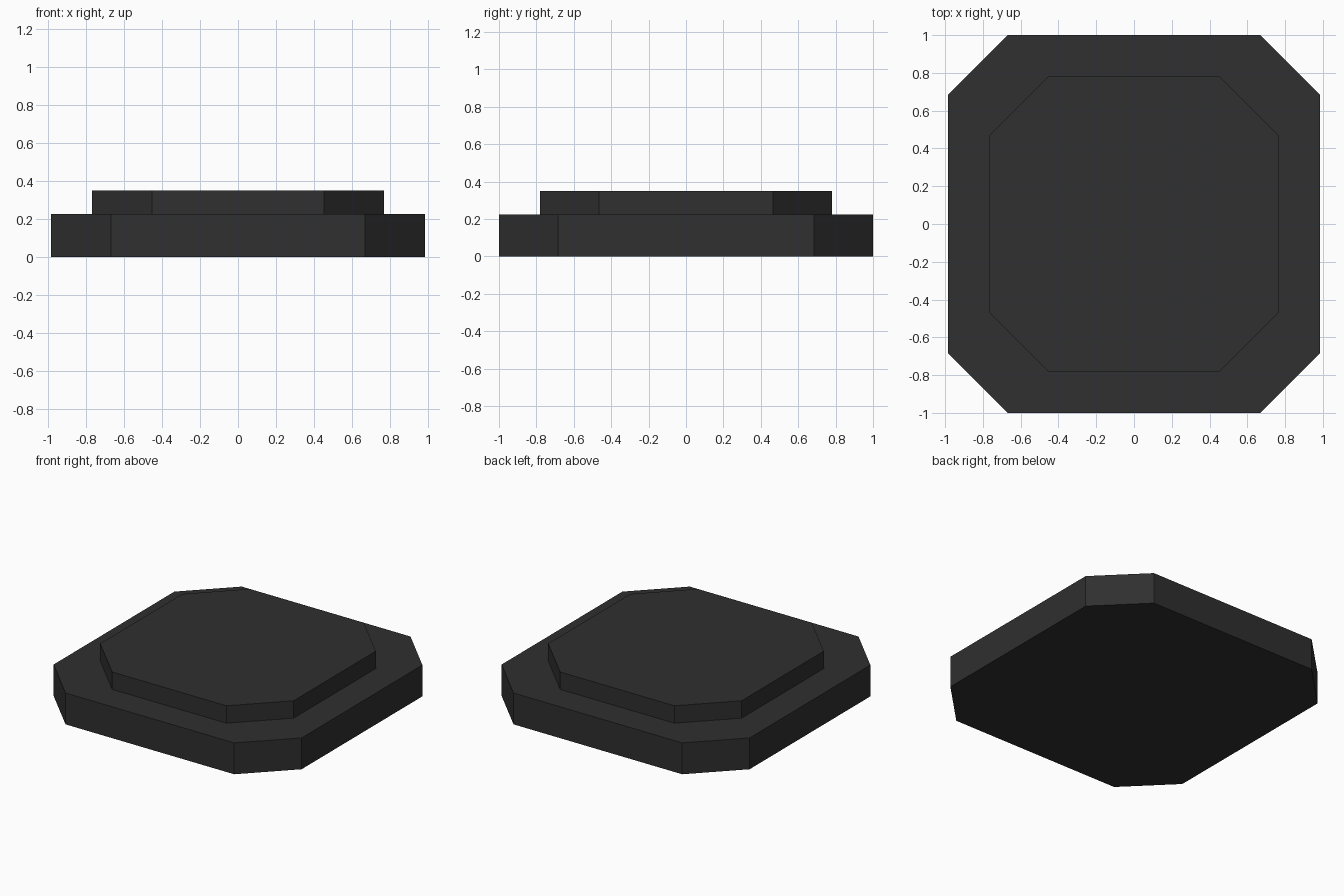
import bpy
import bmesh

if "Cube" in bpy.data.objects:
    bpy.data.objects.remove(bpy.data.objects["Cube"])

# Single dark grey colour
dark_grey = bpy.data.materials.new("dark_grey")
dark_grey.diffuse_color = (0.029, 0.029, 0.029, 1.0)
dark_grey.use_nodes = True
dark_grey.node_tree.nodes["Principled BSDF"].inputs["Base Color"].default_value = dark_grey.diffuse_color


def chamfered_slab(name, half_x, half_y, cut, z0, z1):
    """Octagonal slab: a rectangle with 45 degree cut corners, extruded up."""
    corner = [(half_x, half_y - cut), (half_x - cut, half_y)]
    outline = corner + [(-x, y) for x, y in reversed(corner)]
    outline += [(-x, -y) for x, y in outline]
    bm = bmesh.new()
    base = bm.faces.new([bm.verts.new((x, y, z0)) for x, y in outline])
    top = bmesh.ops.extrude_face_region(bm, geom=[base], use_keep_orig=True)
    verts = [v for v in top["geom"] if isinstance(v, bmesh.types.BMVert)]
    bmesh.ops.translate(bm, verts=verts, vec=(0, 0, z1 - z0))
    bmesh.ops.recalc_face_normals(bm, faces=bm.faces)
    mesh = bpy.data.meshes.new(name)
    bm.to_mesh(mesh)
    bm.free()
    mesh.materials.append(dark_grey)
    obj = bpy.data.objects.new(name, mesh)
    bpy.context.collection.objects.link(obj)
    return obj


# Wide lower step and smaller upper step
chamfered_slab("lower_step", 0.985, 1.0, 0.315, 0.0, 0.225)
chamfered_slab("upper_step", 0.768, 0.78, 0.314, 0.225, 0.35)
